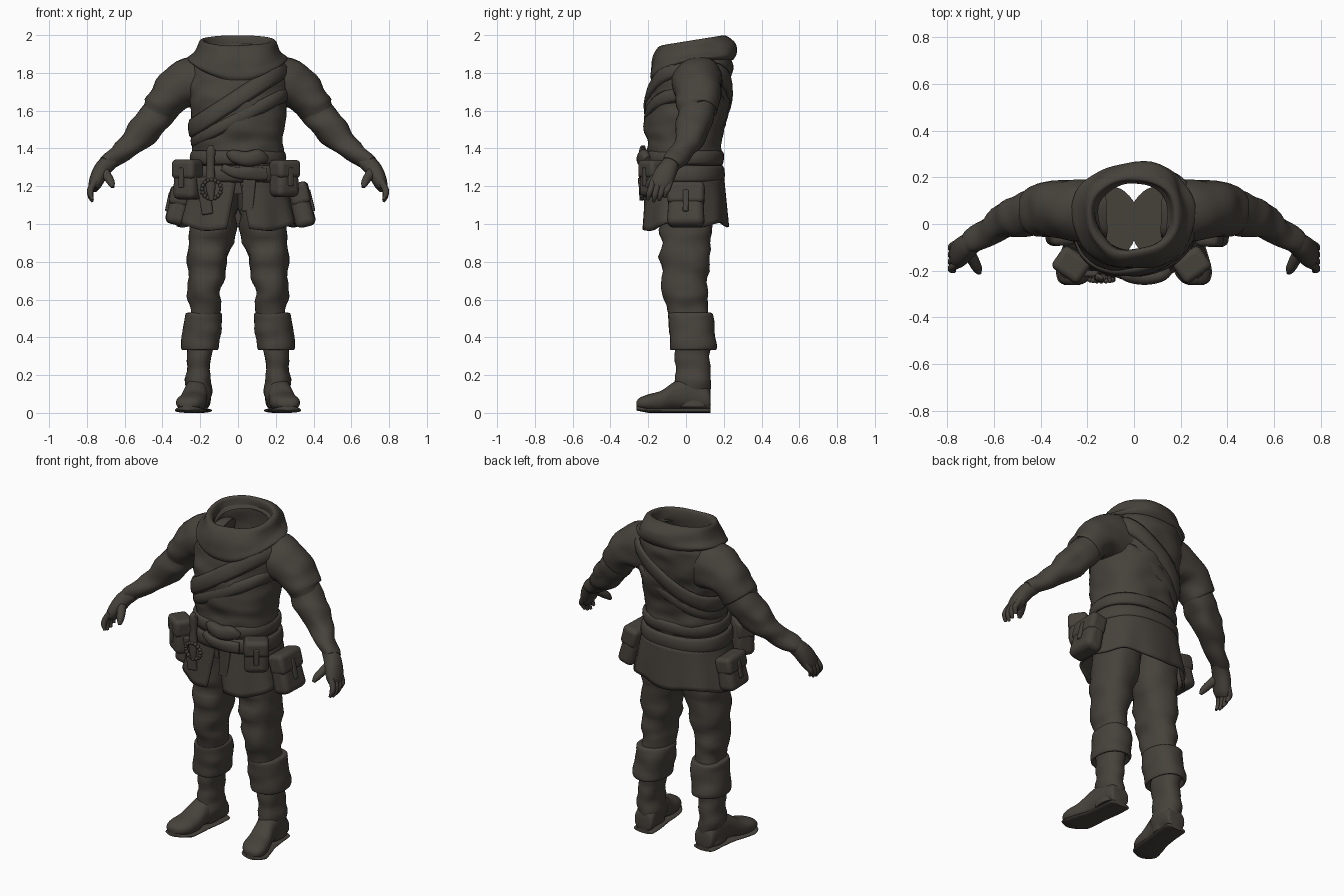
import bpy, bmesh, math
from mathutils import Vector, Matrix, noise

if "Cube" in bpy.data.objects:
    bpy.data.objects.remove(bpy.data.objects["Cube"])

cloth = bpy.data.materials.new("dark brown cloth")
cloth.use_nodes = True
COLOUR = (0.062, 0.054, 0.044, 1)
cloth.diffuse_color = COLOUR
cloth.node_tree.nodes["Principled BSDF"].inputs["Base Color"].default_value = COLOUR


def finish(name, bm, mirror=False, solid=0, bevel=0):
    bmesh.ops.recalc_face_normals(bm, faces=bm.faces)
    mesh = bpy.data.meshes.new(name)
    bm.to_mesh(mesh)
    bm.free()
    ob = bpy.data.objects.new(name, mesh)
    bpy.context.collection.objects.link(ob)
    mesh.materials.append(cloth)
    if mirror:
        ob.modifiers.new("mirror", "MIRROR").use_mirror_merge = False
    if solid:
        m = ob.modifiers.new("thickness", "SOLIDIFY")
        m.thickness, m.offset = solid, 0
    if bevel:
        m = ob.modifiers.new("round", "BEVEL")
        m.width, m.segments = bevel, 4
    bpy.ops.object.select_all(action="DESELECT")
    ob.select_set(True)
    bpy.context.view_layer.objects.active = ob
    bpy.ops.object.shade_smooth_by_angle(angle=math.radians(50))
    return ob


def smooth(rows, steps):
    """Catmull-Rom interpolation through rows of numbers."""
    out = []
    for i in range(len(rows) - 1):
        a, b = rows[max(i - 1, 0)], rows[i]
        c, d = rows[i + 1], rows[min(i + 2, len(rows) - 1)]
        for s in range(steps):
            t = s / steps
            out.append([q + t * ((r - p) / 2 + t * (p - 2.5 * q + 2 * r - w / 2
                        + t * (1.5 * (q - r) + (w - p) / 2)))
                        for p, q, r, w in zip(a, b, c, d)])
    return out + [list(rows[-1])]


def unit(a, power=2.3):
    f = lambda v: math.copysign(abs(v) ** (2 / power), v)
    return f(math.cos(a)), f(math.sin(a))


def loft(name, rings, n=32, caps=True, wrinkle=0.0, warp=None, **kw):
    """Skin rings of (centre, u, v); wrinkle adds soft folds."""
    bm, loops = bmesh.new(), []
    for c, u, v in rings:
        loop = []
        for k in range(n):
            a = math.tau * k / n
            x, y = unit(a)
            off = u * x + v * y
            p = c + off
            if wrinkle:
                q = Vector((p.x * 7, p.y * 7, p.z * 14))
                p = p + off.normalized() * noise.noise(q) * wrinkle
            loop.append(bm.verts.new(warp(p, a) if warp else p))
        loops.append(loop)
    for lo, hi in zip(loops, loops[1:]):
        for k in range(n):
            bm.faces.new((lo[k], lo[k - 1], hi[k - 1], hi[k]))
    if caps:
        bm.faces.new(loops[0])
        bm.faces.new(loops[-1])
    return finish(name, bm, **kw)


def upright(rows, tilt=0, steps=4):
    """Rows of z, x min, x max, y front, y back."""
    return [(Vector(((a + b) / 2, (f + k) / 2, z)), Vector(((b - a) / 2, 0, 0)),
             Vector((0, (k - f) / 2, tilt * (k - f) / 2))) for z, a, b, f, k in smooth(rows, steps)]


def tube(rows, steps=4):
    """Rows of x, y, z, radius in the bend plane, radius in depth."""
    rows = smooth(rows, steps)
    pts = [Vector(r[:3]) for r in rows]
    rings = []
    for i, r in enumerate(rows):
        d = (pts[min(i + 1, len(pts) - 1)] - pts[max(i - 1, 0)]).normalized()
        u = Vector((0, 1, 0)).cross(d).normalized()
        rings.append((pts[i], u * r[3], d.cross(u) * r[4]))
    return rings


# Coat body, with its section profile reused by belt and sash
BODY = [(1.16, .265, -.2, .195), (1.27, .245, -.205, .185), (1.4, .24, -.205, .19),
        (1.5, .245, -.215, .2), (1.65, .26, -.205, .225), (1.75, .265, -.18, .235),
        (1.84, .245, -.165, .245), (1.9, .19, -.13, .23)]
body_rows = smooth(BODY, 5)
loft("coat_body", upright([(z, -w, w, f, b) for z, w, f, b in BODY], steps=8),
     n=56, caps=False, wrinkle=.016)


def on_body(a, z0, slope, grow):
    z = z0
    for _ in range(8):
        zc = min(max(z, 1.16), 1.9)
        _, w, f, b = min(body_rows, key=lambda r: abs(r[0] - zc))
        x, y = unit(a)
        px = (w + grow) * x
        z = z0 + slope * px
    return Vector((px, (f + b) / 2 + ((b - f) / 2 + grow) * y, z))


def band(name, z0, slope, width, grow):
    bm, n, loops = bmesh.new(), 64, []
    for k in range(n):
        a = math.tau * k / n
        loops.append([bm.verts.new(on_body(a, z0 + width * s, slope, grow - .012 * abs(s * 2) ** 3))
                      for s in (-.5, -.3, 0, .3, .5)])
    for k in range(n):
        for j in range(4):
            bm.faces.new((loops[k - 1][j], loops[k][j], loops[k][j + 1], loops[k - 1][j + 1]))
    finish(name, bm, solid=.014)


band("belt", 1.265, 0, .085, .014)
band("waist_wrap", 1.35, 0, .07, .008)
band("shoulder_sash", 1.665, .65, .1, .012)
band("coat_overlap", 1.56, .5, .07, .003)

# Coat skirt, split at the front
bm = bmesh.new()
N, M, grid = 72, 10, []
for j in range(M + 1):
    t = j / M
    row = []
    for k in range(N + 1):
        gap = .02 + .13 * t
        a = -math.pi / 2 + gap + (math.tau - 2 * gap) * k / N
        x, y = unit(a)
        front = max(0, -y)
        fold = 1 + .025 * t * math.sin(9 * a) + .03 * t * noise.noise(Vector((x * 3, y * 3, t)))
        z = 1.24 - t * (.245 + .03 * front ** 3 + .012 * math.sin(5 * a))
        row.append(bm.verts.new(((.25 + .06 * t) * x * fold, (.2 + .02 * t) * y * fold - .004, z)))
    grid.append(row)
for j in range(M):
    for k in range(N):
        bm.faces.new((grid[j][k], grid[j][k + 1], grid[j + 1][k + 1], grid[j + 1][k]))
finish("coat_skirt", bm, solid=.014)


# Hood lying around the neck, drooping at front and back
def droop(p, a):
    low = max(0, 1.95 - p.z) * 8
    s = math.sin(a)
    p.z -= (.065 if s < 0 else .06) * s * s * min(low, 1.2)
    return p


hood = [(1.86, -.25, .25, -.185, .25), (1.875, -.262, .262, -.195, .262), (1.9, -.235, .235, -.19, .262),
        (1.93, -.218, .218, -.175, .25), (1.96, -.205, .205, -.155, .225), (1.972, -.19, .19, -.135, .2),
        (1.965, -.17, .17, -.115, .185), (1.92, -.16, .16, -.105, .18), (1.86, -.17, .17, -.11, .185),
        (1.76, -.19, .19, -.13, .19)]
loft("hood", upright(hood, tilt=.16), n=48, caps=False, wrinkle=.018, warp=droop)
scarf = [(1.87, -.19, .19, -.15, .2), (1.89, -.2, .2, -.165, .2), (1.915, -.195, .195, -.16, .2),
         (1.925, -.17, .17, -.135, .19), (1.9, -.15, .15, -.11, .17)]
loft("scarf_fold", upright(scarf, tilt=.25), n=48, caps=False, wrinkle=.016)

# Arms: wide short sleeve over a tapering forearm
loft("sleeve", tube([(.13, .07, 1.745, .13, .13), (.23, .065, 1.75, .135, .135), (.32, .065, 1.715, .115, .125),
                     (.38, .065, 1.655, .1, .113), (.415, .06, 1.607, .094, .107), (.42, .06, 1.6, .08, .095)]),
     wrinkle=.016, mirror=True)
loft("forearm", tube([(.36, .065, 1.67, .085, .1), (.43, .055, 1.575, .086, .095), (.5, .035, 1.492, .077, .085),
                      (.57, .0, 1.425, .066, .072), (.64, -.045, 1.365, .052, .057), (.7, -.085, 1.315, .043, .048)]),
     wrinkle=.02, mirror=True)
loft("palm", tube([(.67, -.065, 1.335, .042, .042), (.71, -.09, 1.3, .045, .05), (.738, -.115, 1.255, .042, .058),
                   (.757, -.135, 1.21, .035, .056), (.765, -.145, 1.185, .022, .045)]), n=20, mirror=True)
for i, finger in enumerate(("index", "middle", "ring", "little")):
    y, drop = -.185 + .03 * i, (.01, 0, .006, .022)[i]
    loft(finger + "_finger", tube([(.755, y + .012, 1.23, .018, .017), (.778, y, 1.19, .017, .016),
                                   (.782, y - .01, 1.15 + drop, .015, .015),
                                   (.77, y - .017, 1.118 + drop, .007, .008)]), n=12, mirror=True)
loft("thumb", tube([(.715, -.115, 1.285, .027, .027), (.69, -.155, 1.25, .024, .024),
                    (.672, -.19, 1.22, .02, .02), (.663, -.21, 1.195, .009, .009)]), n=14, mirror=True)

# Trousers, turned-down boot cuffs and boots
loft("trouser_leg", upright([(1.18, -.01, .23, -.15, .16), (1.0, .005, .26, -.135, .14), (.9, .03, .268, -.135, .13),
                             (.75, .062, .266, -.13, .118), (.64, .085, .262, -.122, .11), (.57, .088, .26, -.1, .115),
                             (.45, .1, .26, -.07, .12)]), wrinkle=.022, mirror=True)
loft("boot_cuff", upright([(.53, .1, .262, -.075, .125), (.525, .084, .282, -.088, .14), (.48, .08, .284, -.092, .146),
                           (.41, .09, .294, -.09, .155), (.345, .104, .304, -.084, .163), (.335, .114, .294, -.074, .152),
                           (.36, .135, .275, -.05, .13)]), wrinkle=.012, mirror=True)
loft("boot_shaft", upright([(.42, .12, .28, -.055, .135), (.3, .14, .268, -.052, .13), (.2, .145, .268, -.058, .125),
                            (.12, .145, .272, -.075, .128), (.03, .148, .27, -.07, .126)]), wrinkle=.018, mirror=True)
foot = smooth([(.13, .205, .045, .02, .09), (.115, .206, .062, .008, .14), (.03, .212, .064, .012, .19),
               (-.06, .225, .064, .018, .165), (-.13, .238, .073, .006, .118), (-.2, .252, .076, .01, .098),
               (-.245, .262, .056, .02, .08), (-.262, .266, .025, .03, .06)], 4)
loft("boot_foot", [(Vector((x, y, (lo + hi) / 2)), Vector((w, 0, 0)), Vector((0, 0, (hi - lo) / 2)))
                   for y, x, w, lo, hi in foot], mirror=True)
loft("boot_sole", [(Vector((x, y, .0125 + max(0, -y - .2) * .2)), Vector((w + .006, 0, 0)), Vector((0, 0, .0125)))
                   for y, x, w, lo, hi in foot], mirror=True)


# Belt pouches with flaps
def box(name, mat, size, shift=(0, 0, 0), taper=0.0, bevel=.02):
    bm = bmesh.new()
    bmesh.ops.create_cube(bm, size=1)
    for v in bm.verts:
        k = 1 - taper * (v.co.z + .5)
        v.co = Vector((v.co.x * size[0] * k, v.co.y * size[1] * k, v.co.z * size[2])) + Vector(shift)
    bm.transform(mat)
    return finish(name, bm, bevel=bevel)


def pouch(name, pos, turn, lean, w, d, h):
    mat = Matrix.Translation(pos) @ Matrix.Rotation(math.radians(turn), 4, "Z") \
        @ Matrix.Rotation(math.radians(lean), 4, "X")
    box(name, mat, (w, d, h), taper=.12, bevel=.035)
    box(name + "_flap", mat, (w * .98, d * .96, h * .5), (0, -.006, h * .26), bevel=.025)
    box(name + "_loop", mat, (.03, .02, h * .5), (0, -d / 2, h * .05), bevel=.006)


pouch("front_left_pouch", (.245, -.17, 1.24), 35, 0, .145, .12, .195)
pouch("front_right_pouch", (-.265, -.17, 1.235), -35, 0, .145, .12, .21)
pouch("side_left_pouch", (.335, .0, 1.1), 88, -14, .2, .11, .235)
pouch("side_right_pouch", (-.315, .0, 1.095), -88, -12, .19, .11, .2)

# Belt knot, rolled cloth, hanging tool and tabs
loft("belt_roll", tube([(-.05, -.215, 1.355, .018, .012), (-.03, -.222, 1.36, .032, .025), (.04, -.228, 1.343, .035, .028),
                        (.11, -.22, 1.352, .036, .026), (.15, -.2, 1.34, .014, .014)]), n=18, wrinkle=.014)
loft("belt_knot", tube([(-.08, -.21, 1.3, .02, .015), (-.02, -.228, 1.275, .03, .02), (.07, -.225, 1.265, .035, .022),
                        (.15, -.2, 1.265, .03, .015)]), n=18, wrinkle=.012)
loft("tool_handle", tube([(-.14, -.225, 1.4, .016, .014), (-.143, -.228, 1.39, .024, .02), (-.145, -.228, 1.3, .021, .018),
                          (-.145, -.232, 1.2, .026, .018), (-.14, -.236, 1.125, .012, .01)]), n=14)
bm = bmesh.new()
for k in range(16):
    a = math.tau * k / 16
    bmesh.ops.create_icosphere(bm, subdivisions=1, radius=.013, matrix=Matrix.Translation(
        (-.14 + .05 * math.cos(a), -.238 - .006 * math.sin(a), 1.185 + .05 * math.sin(a))))
finish("rope_coil", bm)
for name, x, lean, h in (("centre_tab", .055, 4, .17), ("right_tab", -.175, -8, .2)):
    box(name, Matrix.Translation((x, -.212, 1.15)) @ Matrix.Rotation(math.radians(lean), 4, "Y"),
        (.06, .022, h), taper=-.15, bevel=.009)
